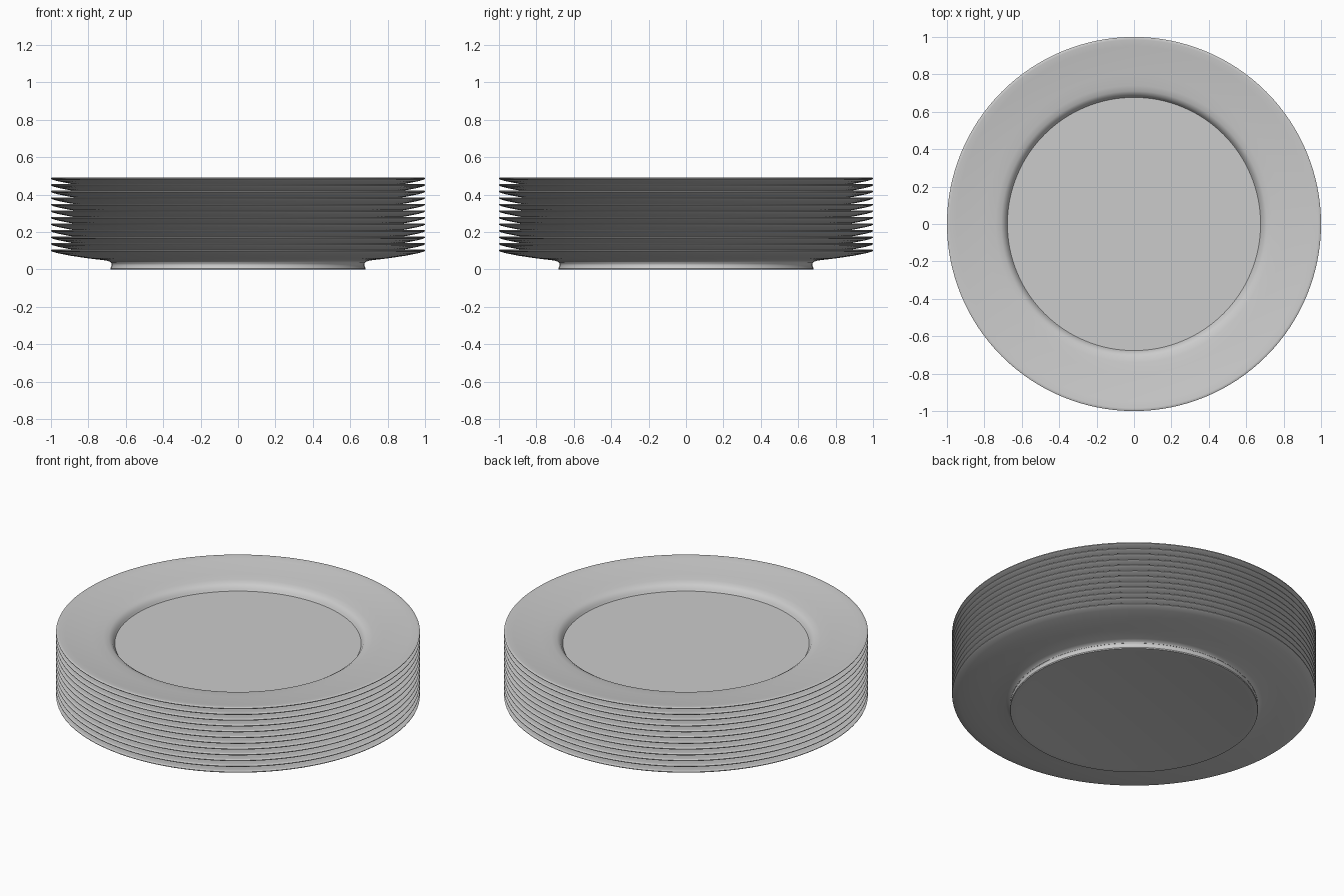
import bpy, bmesh, math

if "Cube" in bpy.data.objects:
    bpy.data.objects.remove(bpy.data.objects["Cube"])

SEGMENTS = 128
COUNT = 12
SPACING = 0.035

# Half section of one plate (radius, height): underside, rim, then top side
PROFILE = [
    (0, 0.005), (0.62, 0.005), (0.65, 0.0), (0.68, 0.0), (0.682, 0.006),
    (0.675, 0.02), (0.676, 0.032), (0.685, 0.042), (0.705, 0.048),
    (0.80, 0.059), (0.90, 0.074), (0.96, 0.086), (0.99, 0.094),
    (0.999, 0.099), (1.0, 0.103), (0.996, 0.106), (0.985, 0.106),
    (0.95, 0.101), (0.88, 0.090), (0.80, 0.081), (0.74, 0.074),
    (0.71, 0.068), (0.692, 0.057), (0.684, 0.044), (0.677, 0.033),
    (0, 0.033),
]


def make_plate_mesh():
    bm = bmesh.new()
    verts = [bm.verts.new((r, 0, z)) for r, z in PROFILE]
    edges = [bm.edges.new(pair) for pair in zip(verts, verts[1:])]
    bmesh.ops.spin(bm, geom=verts + edges, cent=(0, 0, 0), axis=(0, 0, 1),
                   angle=math.tau, steps=SEGMENTS, use_merge=False)
    bmesh.ops.remove_doubles(bm, verts=bm.verts, dist=1e-5)
    bmesh.ops.recalc_face_normals(bm, faces=bm.faces)
    mesh = bpy.data.meshes.new("plate")
    bm.to_mesh(mesh)
    bm.free()
    return mesh


# Stack of identical plates sharing one mesh
plate_mesh = make_plate_mesh()
for i in range(COUNT):
    plate = bpy.data.objects.new(f"plate_{i + 1}", plate_mesh)
    plate.location.z = i * SPACING
    bpy.context.collection.objects.link(plate)

# Smooth glaze, with the floor and foot edges kept sharp
bpy.context.view_layer.objects.active = plate
plate.select_set(True)
bpy.ops.object.shade_smooth_by_angle(angle=math.radians(40))
